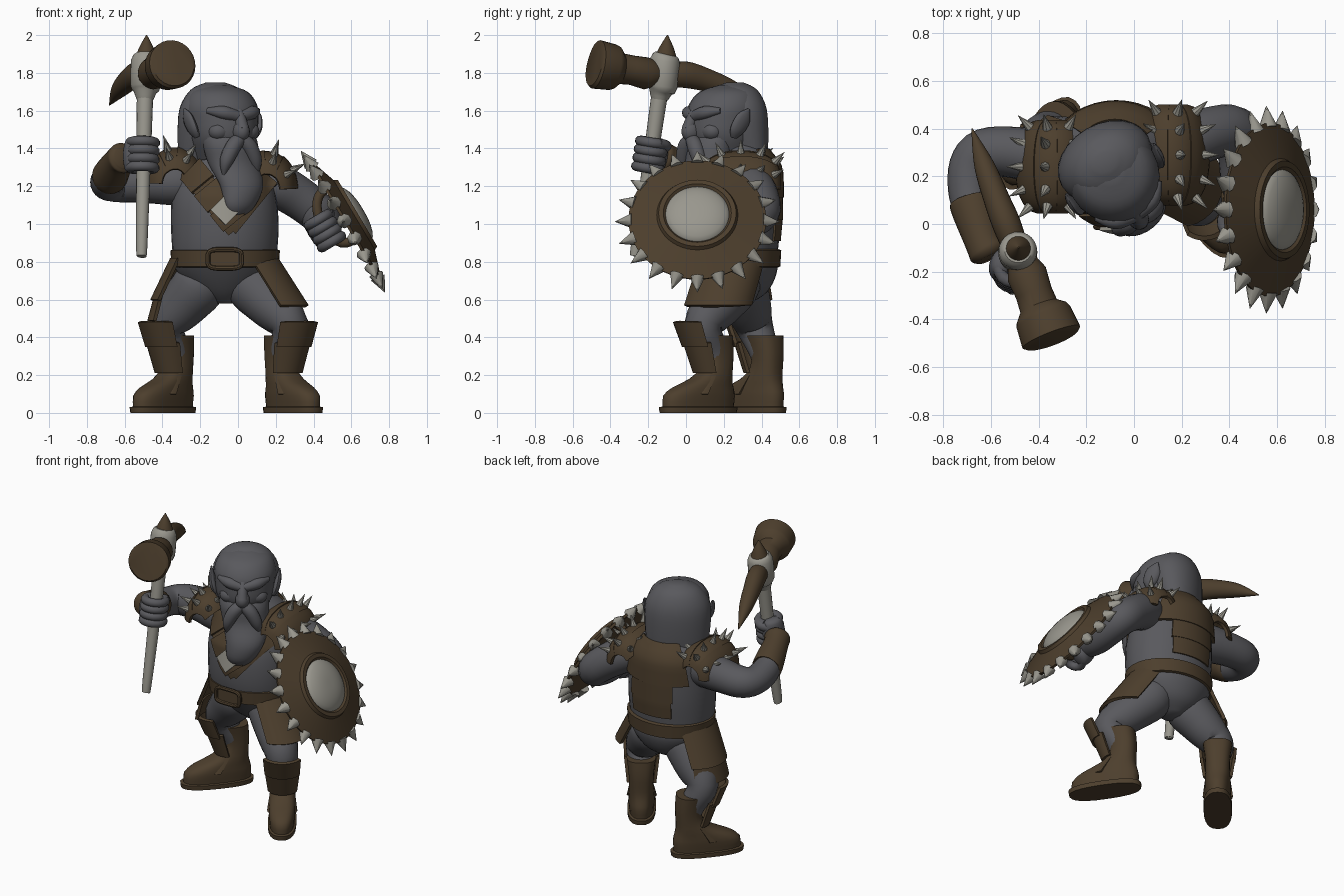
import bpy, bmesh, math
from mathutils import Vector as V

if "Cube" in bpy.data.objects:
    bpy.data.objects.remove(bpy.data.objects["Cube"])

def material(name, rgb):
    m = bpy.data.materials.new(name)
    m.diffuse_color = (*rgb, 1)
    m.use_nodes = True
    m.node_tree.nodes["Principled BSDF"].inputs["Base Color"].default_value = m.diffuse_color
    return m
LEATHER = material("brown leather", (0.074, 0.049, 0.026))
SKIN = material("dark grey skin", (0.1, 0.1, 0.11))
STEEL = material("pale steel", (0.32, 0.31, 0.27))

def finish(name, mat, bm):
    bmesh.ops.recalc_face_normals(bm, faces=bm.faces)
    me = bpy.data.meshes.new(name)
    bm.to_mesh(me); bm.free()
    me.materials.append(mat)
    ob = bpy.data.objects.new(name, me)
    bpy.context.collection.objects.link(ob)
    return ob

def spline(p, sub):
    out = []
    for i in range(len(p) - 1):
        a, b, c, d = p[max(i-1, 0)], p[i], p[i+1], p[min(i+2, len(p)-1)]
        for k in range(sub):
            t = k / sub
            out.append([0.5*(2*q + (r-o)*t + (2*o-5*q+4*r-s)*t*t + (3*q-o-3*r+s)*t**3)
                        for o, q, r, s in zip(a, b, c, d)])
    return out + [list(p[-1])]

def tube(name, mat, pts, hint=(1, 0, 0), axis=None, n=24, e=1.0, sub=4):
    """Loft of elliptical rings: points are x, y, z, radius along hint, other radius."""
    pts = [list(p) + [p[3]] if len(p) == 4 else list(p) for p in pts]
    pts = spline(pts, sub)
    bm, rings = bmesh.new(), []
    for i, p in enumerate(pts):
        t = V(axis) if axis else V(pts[min(i+1, len(pts)-1)][:3]) - V(pts[max(i-1, 0)][:3])
        t.normalize()
        u = V(hint) - t * V(hint).dot(t)
        u.normalize()
        w = t.cross(u)
        ring = []
        for k in range(n):
            a = 2 * math.pi * k / n
            c, s = math.cos(a), math.sin(a)
            c, s = math.copysign(abs(c)**e, c), math.copysign(abs(s)**e, s)
            ring.append(bm.verts.new(V(p[:3]) + u*c*max(p[3], .002) + w*s*max(p[4], .002)))
        rings.append(ring)
    for r, q in zip(rings, rings[1:]):
        for k in range(n):
            bm.faces.new((r[k], r[(k+1) % n], q[(k+1) % n], q[k]))
    bm.faces.new(rings[0][::-1]); bm.faces.new(rings[-1])
    return finish(name, mat, bm)

def sheet(name, mat, fn, nu=12, nv=6, t=0.02):
    bm = bmesh.new()
    g = [[bm.verts.new(fn(i/nu, j/nv)) for j in range(nv+1)] for i in range(nu+1)]
    for i in range(nu):
        for j in range(nv):
            bm.faces.new((g[i][j], g[i+1][j], g[i+1][j+1], g[i][j+1]))
    bmesh.ops.recalc_face_normals(bm, faces=bm.faces)
    bmesh.ops.solidify(bm, geom=bm.faces[:], thickness=t)
    return finish(name, mat, bm)

def arc_plate(name, mat, lo, hi, mid, half, t=0.02):
    """Curved plate between two horizontal arcs (x, y, z, r)."""
    def fn(u, v):
        x, y, z, r = (a + (b-a)*v for a, b in zip(lo, hi))
        a = math.radians(mid + half*(2*u-1))
        return V((x + r*math.cos(a), y + r*math.sin(a), z))
    return sheet(name, mat, fn, t=t)

def spikes(name, mat, items, n=8):
    bm = bmesh.new()
    for p, d, length, r in items:
        m = V((0, 0, 1)).rotation_difference(d).to_matrix().to_4x4()
        m.translation = p + d.normalized()*length/2
        bmesh.ops.create_cone(bm, cap_ends=True, segments=n, radius1=r, radius2=.001, depth=length, matrix=m)
    return finish(name, mat, bm)

def ball(name, mat, c, r, d=(1, 0, 0)):
    """Ellipsoid with its first radius along horizontal direction d."""
    bm = bmesh.new()
    bmesh.ops.create_uvsphere(bm, u_segments=20, v_segments=12, radius=1)
    a = V(d).normalized(); b = V((0, 0, 1)).cross(a)
    for v in bm.verts:
        v.co = V(c) + a*v.co.x*r[0] + b*v.co.y*r[1] + V((0, 0, v.co.z*r[2]))
    return finish(name, mat, bm)

# ---- Torso
BODY = [(-.07, .28, .58, .05, .06), (-.07, .29, .64, .16, .14), (-.07, .275, .74, .25, .205),
        (-.07, .25, .84, .275, .235), (-.07, .25, 1.0, .285, .25), (-.075, .26, 1.15, .275, .24),
        (-.08, .30, 1.3, .24, .195), (-.08, .30, 1.38, .17, .14), (-.08, .28, 1.44, .1, .1)]
tube("torso", SKIN, BODY, axis=(0, 0, 1), n=32)
def body_at(z):
    for a, b in zip(BODY, BODY[1:]):
        if z <= b[2]:
            t = (z-a[2]) / (b[2]-a[2])
            return [p + (q-p)*t for p, q in zip(a, b)]
    return BODY[-1]

# Belt and buckle
tube("belt", LEATHER, [(-.068, .255, z, r, r*.86) for z, r in ((.77, .27), (.775, .284), (.86, .29), (.868, .27))],
     axis=(0, 0, 1), n=32, sub=1)
tube("buckle_plate", LEATHER, [(-.07, .03, .815, .085, .045), (-.07, -.01, .815, .085, .045)], e=.45, sub=1)
loop = [(-.07 + .09*math.copysign(abs(math.cos(a))**.45, math.cos(a)), -.012,
         .815 + .05*math.copysign(abs(math.sin(a))**.45, math.sin(a)), .013)
        for a in (math.pi*(k+.5)/8 for k in range(17))]
tube("buckle_frame", LEATHER, loop, hint=(0, 1, 0), n=8, sub=1)

# Chest straps lying on the body
def strap(name, mat, a, b, w, off, t):
    a, b = V(a), V(b)
    d = (b-a).normalized()
    def fn(u, v):
        q = a + (b-a)*u + V((-d.y, d.x))*w*(v-.5)
        cx, cy, z, rx, ry = body_at(q.y)
        s = max(-.93, min(.93, (q.x-cx)/rx))
        return V((q.x, cy - ry*math.sqrt(1-s*s) - off, q.y))
    sheet(name, mat, fn, t=t)
strap("chest_strap", LEATHER, (-.31, 1.36), (.0, .98), .13, .015, .025)
strap("chest_strap_short", LEATHER, (-.05, .98), (.17, 1.25), .1, .015, .025)
for i in range(3):
    x, z = -.26 + .085*i, 1.30 - .104*i
    strap(f"chest_pad_{i}", LEATHER, (x, z), (x+.07, z-.086), .15, .03, .025)
strap("chest_clasp", STEEL, (-.11, 1.11), (-.03, 1.03), .1, .045, .015)

# Back plates
def back_plate(name, z0, z1, half, off):
    def fn(u, v):
        cx, cy, z, rx, ry = body_at(z0 + (z1-z0)*v)
        a = math.radians(90 + half*(2*u-1))
        return V((cx + (rx+off)*math.cos(a), cy + (ry+off)*math.sin(a), z))
    sheet(name, LEATHER, fn)
back_plate("back_plate_upper", 1.14, 1.40, 54, .02)
back_plate("back_plate_middle", 1.02, 1.16, 32, .014)
back_plate("back_plate_lower", .91, 1.04, 30, .01)

# ---- Legs, boots, shin guards
for side, hip, ankle, d in (("right", (-.19, .28, .7), (-.32, .43), V((-.65, -.76))),
                            ("left", (.06, .26, .7), (.225, .165), V((.55, -.835)))):
    at = lambda k: (ankle[0] + d.x*k, ankle[1] + d.y*k)
    knee = at(.09)
    thigh = [(h + k)/2 for h, k in zip(hip, (*knee, .46))]
    tube(side + "_leg", SKIN, [(*hip[:2], .8, .07), (*hip, .14), (*thigh, .13), (*knee, .46, .1),
                              (*at(.03), .34, .08), (*at(0), .25, .07)])
    rows = [(.12, .0, .23, .088), (.12, .03, .235, .09), (.12, .034, .215, .078), (.115, .09, .215, .083),
            (.09, .135, .18, .082), (.04, .18, .12, .08), (.005, .24, .085, .076), (0, .32, .083, .08),
            (.02, .41, .095, .092)]
    tube(side + "_boot", LEATHER, [(*at(k), z, a, b) for k, z, a, b in rows], hint=(*d, 0),
         axis=(0, 0, 1), e=.8, sub=2)
    ang = math.degrees(math.atan2(d.y, d.x))
    arc_plate(side + "_instep_flap", LEATHER, (*at(.11), .1, .095), (*at(.05), .2, .078), ang, 85, .015)
    arc_plate(side + "_shin_guard_lower", LEATHER, (*at(.04), .21, .095), (*at(.08), .37, .115), ang, 75)
    arc_plate(side + "_shin_guard_upper", LEATHER, (*at(.08), .35, .12), (*at(.125), .48, .13), ang, 66)

# Hip flaps
arc_plate("right_hip_flap", LEATHER, (-.26, .28, .6, .205), (-.16, .25, .82, .2), 168, 48)
arc_plate("right_hip_flap_lower", LEATHER, (-.275, .28, .49, .205), (-.25, .28, .62, .195), 168, 44)
arc_plate("left_hip_flap", LEATHER, (.185, .175, .57, .19), (.03, .25, .82, .185), -5, 72)

# ---- Head, turned towards its left
F, S, C = V((.5, -.86, 0)), V((.86, .5, 0)), V((-.085, .2, 0))
def hp(f, s, z):
    return C + F*f + S*s + V((0, 0, z))
def head_loft(name, rows, **k):
    tube(name, SKIN, [(*hp(f, 0, z), a, b) for f, z, a, b in rows], hint=F, axis=(0, 0, 1), **k)
head_loft("head", [(-.02, 1.34, .12, .13), (.01, 1.45, .18, .175), (.0, 1.55, .2, .19),
                   (-.01, 1.63, .195, .19), (-.03, 1.70, .155, .15), (-.04, 1.735, .06, .06)])
head_loft("hair", [(-.13, 1.2, .05, .13), (-.12, 1.3, .095, .18), (-.09, 1.46, .14, .205),
                   (-.065, 1.61, .16, .203), (-.065, 1.71, .115, .14), (-.07, 1.75, .04, .05)])
tube("beard", SKIN, [(*hp(.06, 0, 1.5), .1, .15), (*hp(.09, 0, 1.42), .12, .155), (*hp(.11, .01, 1.32), .11, .145),
     (.02, .05, 1.2, .085, .122), (.01, .02, 1.1, .06, .09), (.0, .015, 1.04, .02, .04)], hint=F, axis=(0, 0, 1))
ball("nose", SKIN, hp(.2, 0, 1.49), (.055, .045, .055), F)
tube("nose_bridge", SKIN, [(*hp(.17, 0, 1.6), .025), (*hp(.2, 0, 1.55), .03), (*hp(.22, 0, 1.5), .035)])
for s, side in ((-1, "right"), (1, "left")):
    tube(side + "_brow", SKIN, [(*hp(.185, .01*s, 1.57), .03), (*hp(.165, .09*s, 1.59), .035),
                               (*hp(.11, .155*s, 1.6), .015)], hint=(0, 0, 1), n=12)
    ball(side + "_cheek", SKIN, hp(.125, .09*s, 1.49), (.055, .06, .05), F)
    tube(side + "_moustache", SKIN, [(*hp(.2, .005*s, 1.45), .035), (*hp(.205, .05*s, 1.41), .042),
         (*hp(.2, .09*s, 1.33), .035), (*hp(.19, .1*s, 1.26), .008)], n=12)
    tube(side + "_ear", SKIN, [(*hp(.04, .175*s, 1.46), .02, .015), (*hp(.03, .195*s, 1.5), .045, .022),
         (*hp(.0, .21*s, 1.56), .045, .018), (*hp(-.03, .215*s, 1.61), .005, .004)], hint=F, n=12)

# ---- Arms
tube("right_upper_arm", SKIN, [(-.22, .27, 1.21, .09), (-.33, .27, 1.22, .12), (-.5, .3, 1.22, .108),
                               (-.63, .3, 1.215, .1), (-.685, .24, 1.215, .092), (-.69, .14, 1.23, .09),
                               (-.68, .06, 1.26, .08)], hint=(0, 0, 1))
tube("right_bracer", LEATHER, [(-.685, .11, 1.245, .08), (-.68, .09, 1.25, .095), (-.66, .02, 1.285, .09),
                               (-.63, -.08, 1.335, .078), (-.61, -.12, 1.35, .082), (-.6, -.14, 1.355, .06)], hint=(0, 0, 1))
tube("left_arm", SKIN, [(.1, .32, 1.21, .09), (.2, .34, 1.205, .115), (.32, .38, 1.14, .112), (.42, .39, 1.06, .105),
                        (.45, .3, 1.01, .1), (.455, .17, .98, .09), (.45, .06, .97, .06)], hint=(1, 0, 1))

# Gripping hands: four curled fingers, palm and thumb around an axis
def fist(side, c, ax, palm, r=.06):
    c, ax = V(c), V(ax).normalized()
    p = (V(palm) - ax*V(palm).dot(ax)).normalized()
    q = ax.cross(p)
    tube(side + "_palm", SKIN, [(*(c + p*.05 + ax*k), a, b) for k, a, b in
         ((-.095, .02, .03), (-.075, .045, .06), (0, .055, .075), (.075, .045, .06), (.095, .02, .03))], hint=p)
    for i in range(4):
        o = c + ax*(.067 - .045*i)
        arc = [(*(o + p*r*math.cos(a) + q*r*math.sin(a)), .027) for a in (math.radians(30 + 40*k) for k in range(8))]
        tube(f"{side}_finger_{i}", SKIN, arc, hint=ax, n=10, sub=2)
    tube(side + "_thumb", SKIN, [(*(c + p*.08 + ax*.03), .025), (*(c + p*.03 - q*.07 + ax*.06), .03),
                                 (*(c - p*.04 - q*.06 + ax*.075), .02)], hint=ax, n=10)
H = V((.02, .15, .96))
fist("right", (-.505, -.19, 1.365), H, (-1, .5, 0), .065)
fist("left", (.46, .01, .965), (-.51, 0, .86), (-.3, 1, 0))

# ---- Studded shoulder guards
def shoulder(side, sx, c, rx, ry, rz):
    def at(u, f, k=1.0):
        u, f = math.radians(u), math.radians(f)
        m = math.cos(f)**.5 * k
        return V(c) + V((sx*rx*math.sin(u)*m, ry*math.sin(f), rz*math.cos(u)*m))
    for i, (a, b) in enumerate(((-50, -5), (-10, 38), (32, 88))):
        sheet(f"{side}_shoulder_band_{i}", LEATHER,
              lambda u, v: at(a + (b-a)*v, -80 + 160*u, 1.06 - .03*(i == 1)), nu=16)
    items = []
    for u in (-30, 14, 58):
        for f in (-55, -28, 0, 28, 55):
            p = at(u, f); d = p - V(c)
            items.append((p, V((d.x/rx**2, d.y/ry**2, d.z/rz**2)).normalized(), .078, .022))
    spikes(side + "_shoulder_spikes", STEEL, items)
shoulder("right", -1, (-.335, .24, 1.21), .155, .2, .19)
shoulder("left", 1, (.155, .29, 1.18), .155, .215, .2)

# ---- Hammer
tube("hammer_handle", STEEL, [(-.51, -.268, .84, .022), (-.51, -.266, .86, .029), (-.503, -.21, 1.2, .036),
                              (-.493, -.145, 1.65, .043), (-.49, -.13, 1.72, .043)], n=16)
tube("hammer_collar", STEEL, [(-.492, -.14, 1.66, .045), (-.491, -.134, 1.7, .062), (-.489, -.125, 1.73, .08),
                              (-.487, -.112, 1.865, .08), (-.486, -.106, 1.9, .058)], sub=2)
tube("hammer_top_spike", LEATHER, [(-.486, -.106, 1.89, .055), (-.485, -.102, 1.94, .035), (-.484, -.098, 2.0, .003)])
tube("hammer_head", LEATHER, [(-.475, -.15, 1.793, .06), (-.45, -.21, 1.797, .085), (-.42, -.29, 1.815, .078),
     (-.4, -.345, 1.822, .082), (-.388, -.375, 1.828, .115), (-.38, -.39, 1.83, .122), (-.347, -.475, 1.845, .13),
     (-.344, -.483, 1.847, .118)], sub=1, n=28)
tube("hammer_pick", LEATHER, [(-.505, -.08, 1.79, .065, .055), (-.535, 0, 1.79, .07, .06), (-.575, .1, 1.765, .062, .055),
     (-.63, .25, 1.71, .045, .042), (-.68, .4, 1.63, .003)], hint=(0, 0, 1))

# ---- Shield
N, U, O = V((.86, 0, .51)), V((-.51, 0, .86)), V((.585, .06, 1.03))
def disc(name, mat, prof, sub=1):
    tube(name, mat, [(*(O + N*h), r) for h, r in prof], hint=(0, 1, 0), axis=N, n=48, sub=sub)
disc("shield_body", LEATHER, [(.02, .01), (.015, .2), (-.03, .34), (-.03, .36), (-.015, .365), (.035, .215),
                              (.055, .205), (.055, .18), (.04, .165), (.04, .01)])
disc("shield_boss", STEEL, [(.03, .17), (.05, .165), (.075, .12), (.088, .06), (.09, .005)], 2)
rim = [V((0, 1, 0))*math.cos(a) + U*math.sin(a) for a in (2*math.pi*k/20 for k in range(20))]
spikes("shield_spikes", STEEL, [(O + r*.348 - N*.026, r - N*.1, .088, .04) for r in rim])
tube("shield_grip", LEATHER, [(.49, .04, 1.21, .025), (.43, .02, 1.15, .025), (.42, .01, 1.07, .025),
                              (.46, .01, .965, .025), (.55, .02, .9, .025), (.62, .04, .92, .025)], hint=(0, 1, 0), n=12)

# Smooth shading with kept edges
bpy.ops.object.select_all(action='SELECT')
bpy.context.view_layer.objects.active = bpy.context.selected_objects[0]
bpy.ops.object.shade_smooth_by_angle(angle=math.radians(42))
